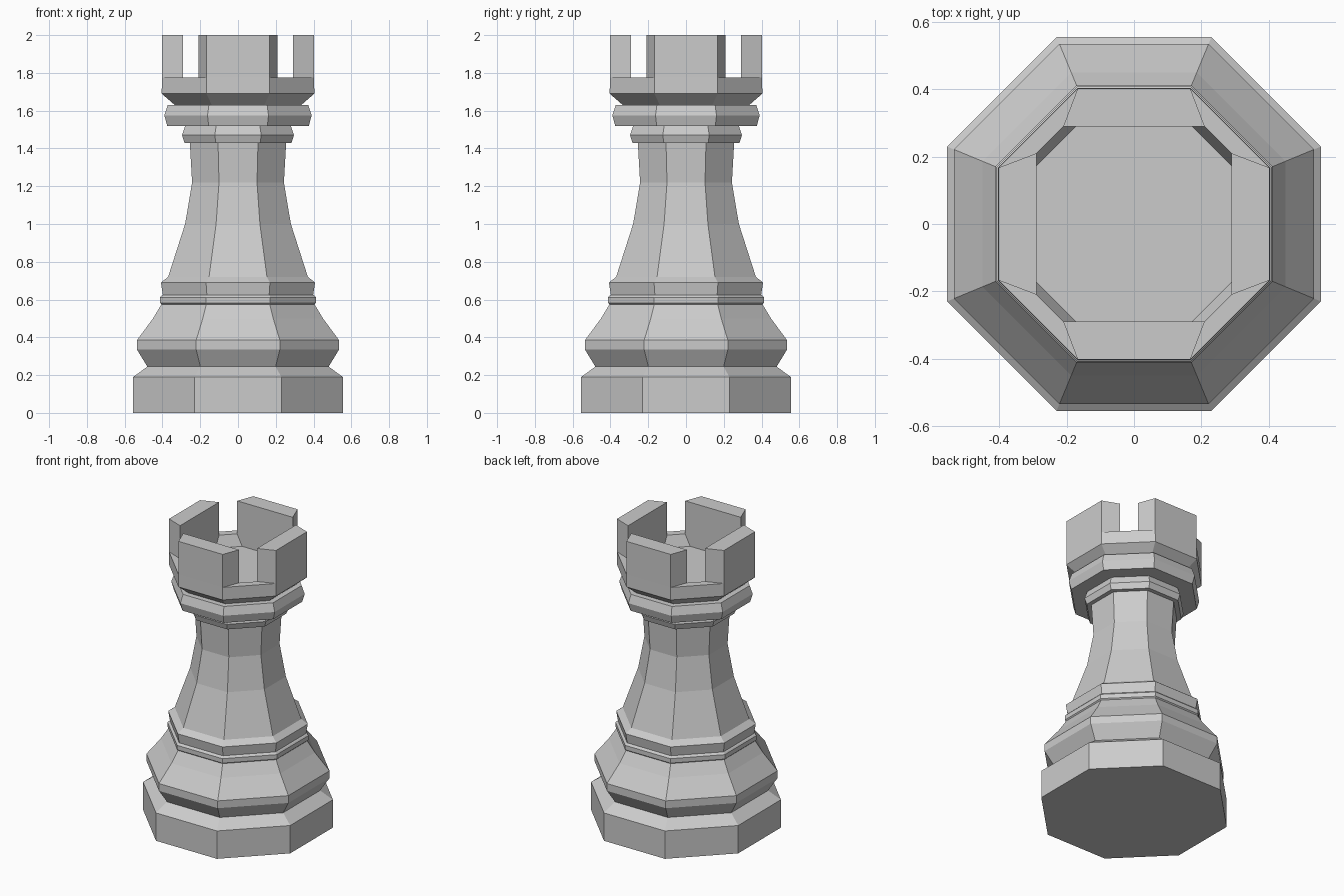
import bpy, bmesh, math

if "Cube" in bpy.data.objects:
    bpy.data.objects.remove(bpy.data.objects["Cube"])

T = math.tan(math.radians(22.5))


def ring(bm, a, z, b=None):
    """Eight-sided ring with flats on the axes: a = apothem, b = half side width."""
    b = a * T if b is None else b
    pts = [(a, -b), (a, b), (b, a), (-b, a), (-a, b), (-a, -b), (-b, -a), (b, -a)]
    return [bm.verts.new((x, y, z)) for x, y in pts]


def lathe(name, profile, cap_bottom=False, cap_top=False, merlons=None):
    """Skin octagonal rings; merlons = (band index, top z) raises its axis faces."""
    bm = bmesh.new()
    rings = [ring(bm, *p) for p in profile]
    bands = []
    for lo, hi in zip(rings, rings[1:]):
        bands.append([bm.faces.new((lo[i], lo[(i + 1) % 8], hi[(i + 1) % 8], hi[i]))
                      for i in range(8)])
    if cap_bottom:
        bm.faces.new(rings[0][::-1])
    if cap_top:
        bm.faces.new(rings[-1])
    if merlons:
        band, top = merlons
        faces = bands[band][::2]
        out = bmesh.ops.extrude_face_region(bm, geom=faces)
        for v in out["geom"]:
            if isinstance(v, bmesh.types.BMVert):
                v.co.z = top
        bmesh.ops.delete(bm, geom=[f for f in faces if f.is_valid], context='FACES_ONLY')
    bm.normal_update()
    me = bpy.data.meshes.new(name)
    bm.to_mesh(me)
    bm.free()
    ob = bpy.data.objects.new(name, me)
    bpy.context.collection.objects.link(ob)
    return ob


# Plinth and flared foot
lathe("base", [(0.555, 0), (0.555, 0.19), (0.48, 0.245), (0.535, 0.335),
               (0.535, 0.385), (0.45, 0.5), (0.405, 0.575)], cap_bottom=True)

# Thin band and moulding above the foot
lathe("waist_bands", [(0.405, 0.575), (0.412, 0.582), (0.412, 0.612), (0.405, 0.62),
                      (0.398, 0.625), (0.408, 0.69), (0.37, 0.72)])

# Tapered column
lathe("column", [(0.37, 0.72), (0.28, 1.0), (0.243, 1.22), (0.255, 1.43)])

# Neck collars
lathe("collars", [(0.255, 1.43), (0.283, 1.43), (0.296, 1.47), (0.28, 1.52),
                  (0.375, 1.52), (0.39, 1.575), (0.372, 1.63), (0.335, 1.63)])

# Crown with sunken floor and four raised battlements
lathe("crown", [(0.335, 1.63), (0.404, 1.69), (0.403, 1.775),
                (0.29, 1.775, 0.21), (0.29, 1.70, 0.172)],
      cap_top=True, merlons=(2, 2.0))
